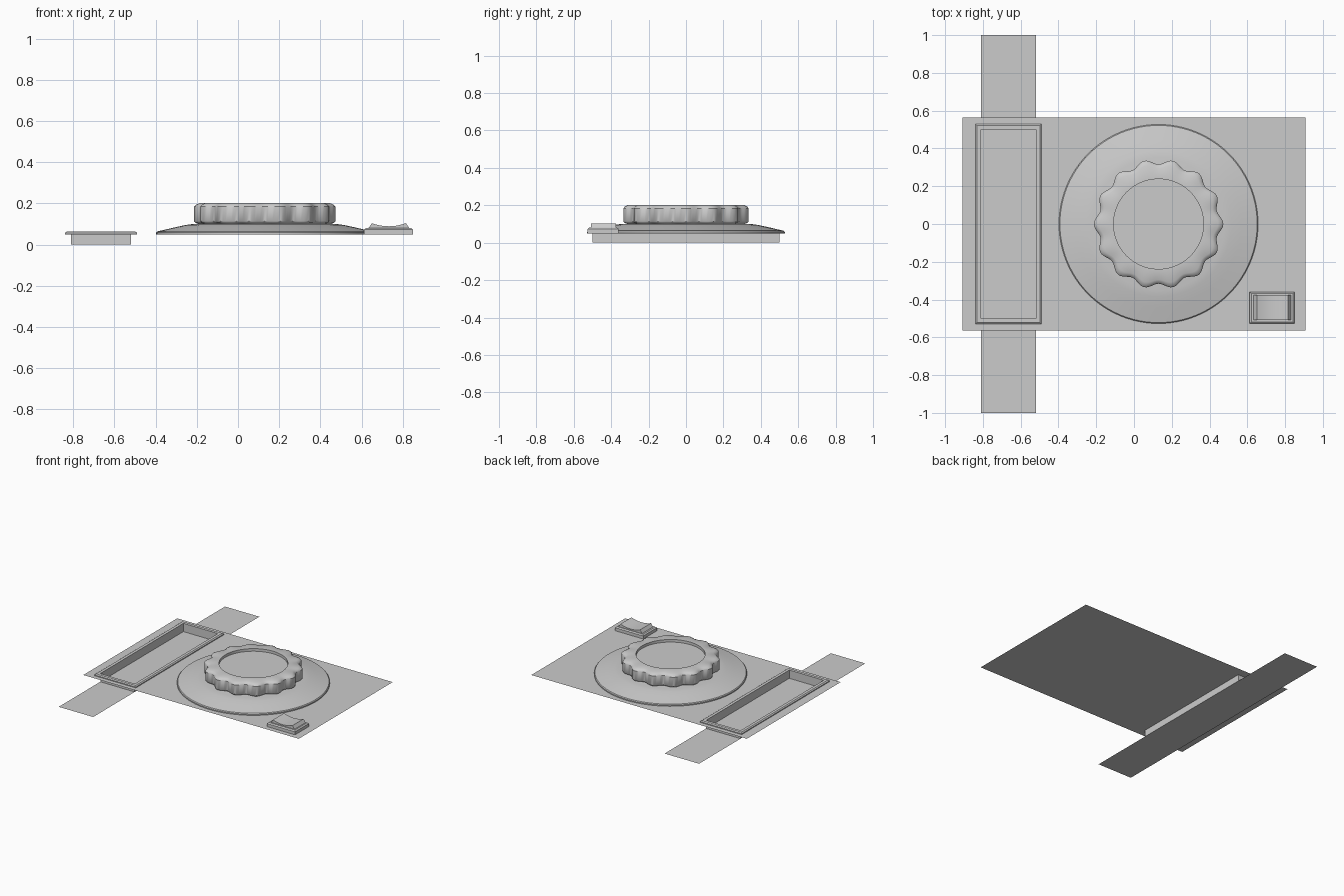
import bpy
import math

if "Cube" in bpy.data.objects:
    bpy.data.objects.remove(bpy.data.objects["Cube"])

CX = 0.13            # dial centre in x
PLATE_Z = 0.05       # height of the face plate


def make(name, verts, faces, smooth=None):
    mesh = bpy.data.meshes.new(name)
    mesh.from_pydata(verts, [], faces)
    obj = bpy.data.objects.new(name, mesh)
    bpy.context.collection.objects.link(obj)
    if smooth:
        bpy.context.view_layer.objects.active = obj
        obj.select_set(True)
        bpy.ops.object.shade_smooth_by_angle(angle=math.radians(smooth))
        obj.select_set(False)
    return obj


def loft(name, loops, cap=False, smooth=None):
    """Skin a list of equal-length closed loops; optionally cap the last."""
    n = len(loops[0])
    verts = [v for loop in loops for v in loop]
    faces = []
    for k in range(len(loops) - 1):
        a, b = k * n, (k + 1) * n
        faces += [(a + i, a + (i + 1) % n, b + (i + 1) % n, b + i) for i in range(n)]
    if cap:
        faces.append(tuple(range((len(loops) - 1) * n, len(loops) * n)))
    return make(name, verts, faces, smooth)


def rect(x0, x1, y0, y1, z, grow=0.0):
    x0, x1, y0, y1 = x0 - grow, x1 + grow, y0 - grow, y1 + grow
    return [(x0, y0, z), (x1, y0, z), (x1, y1, z), (x0, y1, z)]


def ring(radius, z, n, wave=0.0, lobes=14):
    pts = []
    for i in range(n):
        a = 2 * math.pi * i / n
        # rounded lobes with shallow scooped grips between them
        r = radius - wave * (0.5 - 0.5 * math.cos(lobes * a))
        pts.append((CX + r * math.cos(a), r * math.sin(a), z))
    return pts


# sliding strip in two halves, meeting in the middle of the window
for side, y0, y1 in (("front", -1, 0), ("back", 0, 1)):
    loft("strip_" + side, [rect(-0.81, -0.52, y0, y1, 0)], cap=True)

# face plate with the window cut through it
window = (-0.81, -0.52, -0.5, 0.5)
loft("face_plate", [rect(-0.908, 0.908, -0.565, 0.565, PLATE_Z),
                    rect(*window, PLATE_Z)])

# window frame: raised rim, then walls down to the strip
loft("window_frame", [rect(*window, PLATE_Z, 0.03),
                      rect(*window, 0.057, 0.03),
                      rect(*window, 0.063, 0.022),
                      rect(*window, 0.063, 0.0),
                      rect(*window, 0.0, 0.0)])

# dial base: low dished disc
base = [(0.527, 0.05), (0.527, 0.058), (0.522, 0.064), (0.44, 0.083),
        (0.385, 0.095), (0.35, 0.1)]
loft("dial_base", [ring(r, z, 96) for r, z in base], cap=True, smooth=30)

# scalloped knob with a recessed top
N = 168
knob = [(0.320, 0.100, 0.024), (0.337, 0.106, 0.027), (0.343, 0.114, 0.027),
        (0.343, 0.184, 0.027), (0.336, 0.192, 0.026), (0.315, 0.202, 0.020),
        (0.238, 0.202, 0.0), (0.238, 0.182, 0.0)]
loft("dial_knob", [ring(r, z, N, w) for r, z, w in knob], cap=True, smooth=35)

# switch housing
sw = (0.612, 0.85, -0.527, -0.36)
loft("switch_base", [rect(*sw, PLATE_Z),
                     rect(*sw, 0.073),
                     rect(*sw, 0.080, -0.009)], cap=True)

# rocker: concave profile extruded along y
profile = [(0.632, 0.078), (0.65, 0.104)]
for i in range(1, 10):
    t = i / 10
    profile.append((0.65 + 0.165 * t, 0.104 - 0.015 * (1 - (2 * t - 1) ** 2)))
profile += [(0.815, 0.104), (0.833, 0.078)]
m = len(profile)
rv = [(x, y, z) for y in (-0.508, -0.375) for x, z in profile]
rf = [(i, (i + 1) % m, m + (i + 1) % m, m + i) for i in range(m)]
rf += [tuple(range(m)), tuple(range(2 * m - 1, m - 1, -1))]
make("switch_rocker", rv, rf, smooth=25)
